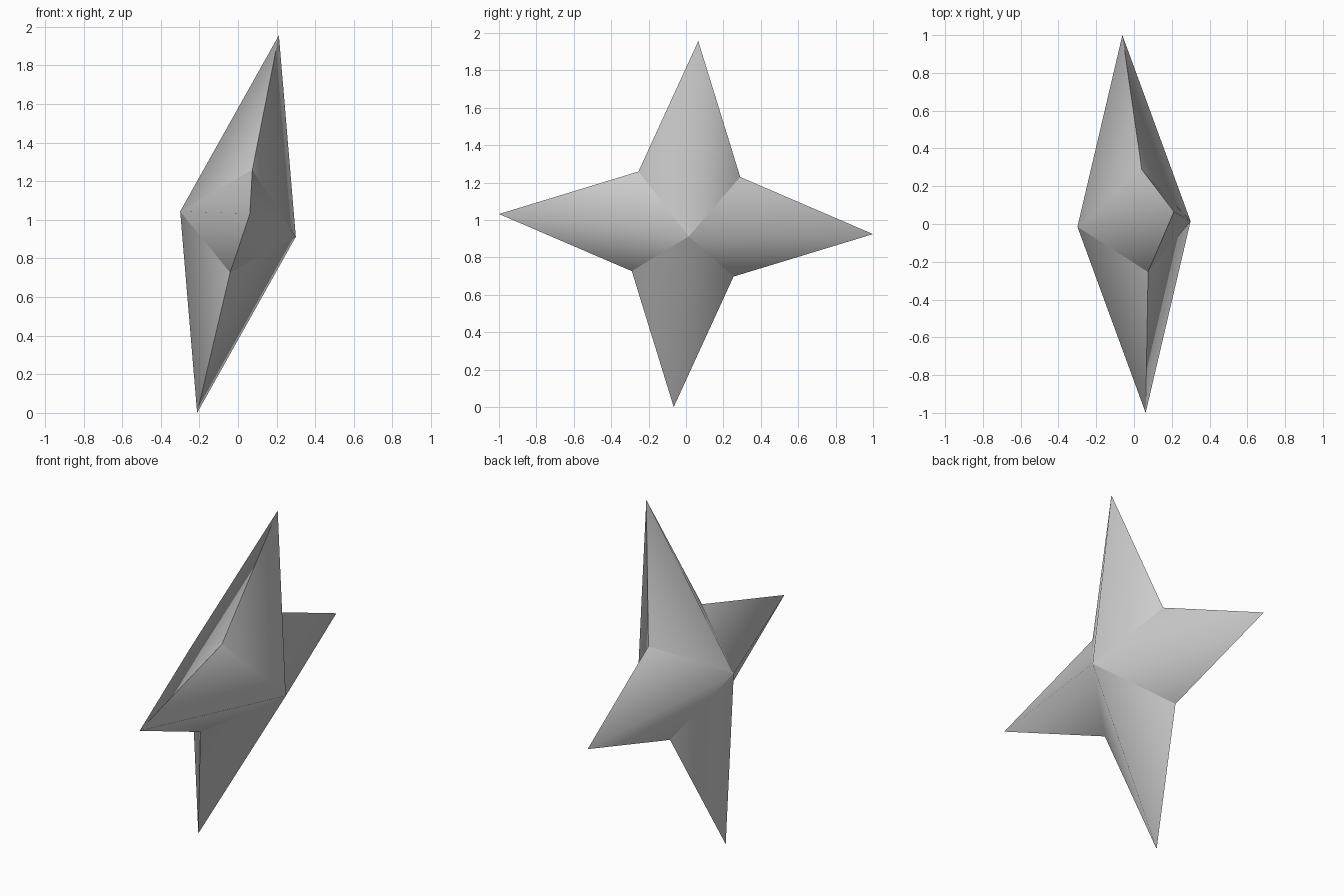
import bpy, bmesh, math
from mathutils import Matrix, Vector

cube = bpy.data.objects.get("Cube")
if cube:
    bpy.data.objects.remove(cube, do_unlink=True)

TIP, NOTCH, DEPTH = 1.003, 0.386, 0.307   # tip radius, notch radius, half thickness

# Plain grey material
grey = bpy.data.materials.new("plain_grey")
grey.use_nodes = True
colour = (0.6, 0.6, 0.6, 1.0)
grey.diffuse_color = colour
grey.node_tree.nodes["Principled BSDF"].inputs["Base Color"].default_value = colour

# Star outline in the YZ plane, with an apex on each side
bm = bmesh.new()
rim = []
for i in range(8):
    radius = NOTCH if i % 2 else TIP
    angle = i * math.pi / 4
    rim.append(bm.verts.new((0, radius * math.cos(angle), radius * math.sin(angle))))
apexes = [bm.verts.new((side * DEPTH, 0, 0)) for side in (1, -1)]
for apex in apexes:
    for i in range(8):
        bm.faces.new((apex, rim[i], rim[(i + 1) % 8]))
bmesh.ops.recalc_face_normals(bm, faces=bm.faces)

# Rounded shading over each arm's ridge, crisp rim and valleys
tips = rim[::2]
for face in bm.faces:
    face.smooth = True
for edge in bm.edges:
    a, b = edge.verts
    edge.smooth = (a in apexes and b in tips) or (b in apexes and a in tips)

# Tilt the star and lift it to the ground plane
up = Vector((0.21, 0.065, 0.97)).normalized()
across = Vector((0.30, 0.015, -0.065))
across = (across - up * across.dot(up)).normalized()
back = up.cross(across)
tilt = Matrix((across, back, up)).transposed().to_4x4()
bmesh.ops.transform(bm, matrix=tilt, verts=bm.verts)
lowest = min(v.co.z for v in bm.verts)
bmesh.ops.translate(bm, vec=(0, 0, -lowest), verts=bm.verts)

mesh = bpy.data.meshes.new("four_pointed_star")
bm.to_mesh(mesh)
bm.free()
mesh.materials.append(grey)
star = bpy.data.objects.new("four_pointed_star", mesh)
bpy.context.collection.objects.link(star)
